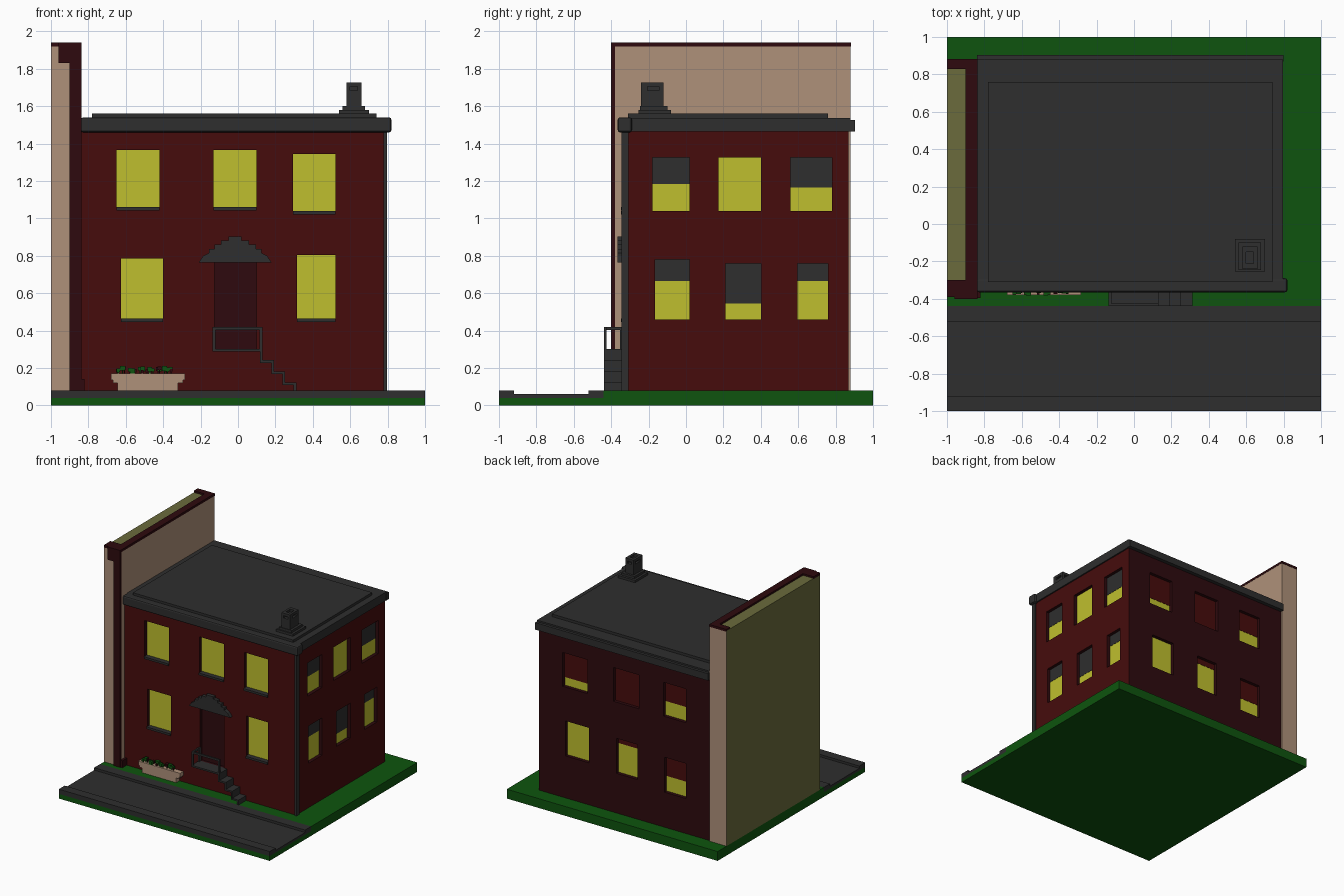
import bpy, bmesh, random
from mathutils import Vector

cube = bpy.data.objects.get("Cube")
if cube:
    bpy.data.objects.remove(cube, do_unlink=True)
random.seed(4)


def material(name, r, g, b):
    lin = [(c / 255 / 12.92 if c < 11 else ((c / 255 + 0.055) / 1.055) ** 2.4) for c in (r, g, b)]
    m = bpy.data.materials.new(name)
    m.use_nodes = True
    m.diffuse_color = (*lin, 1)
    m.node_tree.nodes["Principled BSDF"].inputs["Base Color"].default_value = (*lin, 1)
    return m


GREEN = material("grass green", 14, 84, 14)
GREY = material("slate grey", 46, 46, 46)
BRICK = material("brick red", 70, 12, 12)
DARK = material("dark red", 46, 10, 14)
YELLOW = material("window yellow", 191, 191, 46)
TAN = material("tan plaster", 175, 145, 122)
OLIVE = material("olive panel", 107, 107, 60)


def finish(name, bm, *mats):
    bmesh.ops.recalc_face_normals(bm, faces=bm.faces)
    me = bpy.data.meshes.new(name)
    bm.to_mesh(me)
    bm.free()
    for m in mats:
        me.materials.append(m)
    ob = bpy.data.objects.new(name, me)
    bpy.context.collection.objects.link(ob)
    return ob


def add_box(bm, x0, x1, y0, y1, z0, z1):
    vs = bmesh.ops.create_cube(bm, size=1)["verts"]
    for v in vs:
        v.co = Vector((x0 + (v.co.x + .5) * (x1 - x0), y0 + (v.co.y + .5) * (y1 - y0),
                       z0 + (v.co.z + .5) * (z1 - z0)))


def boxes(name, mat, *extents):
    bm = bmesh.new()
    for e in extents:
        add_box(bm, *e)
    return finish(name, bm, mat)


def prism(name, mat, pts, y0, y1):
    """Extrude an (x, z) outline along y."""
    bm = bmesh.new()
    f = bm.faces.new([bm.verts.new((x, y0, z)) for x, z in pts])
    new = bmesh.ops.extrude_face_region(bm, geom=[f])["geom"]
    bmesh.ops.translate(bm, vec=(0, y1 - y0, 0), verts=[g for g in new if isinstance(g, bmesh.types.BMVert)])
    return finish(name, bm, mat)


def cut(ob, extents):
    """Cut a set of boxes out of an object and bake the result."""
    cutter = boxes("cutter", DARK, *extents)
    mod = ob.modifiers.new("openings", "BOOLEAN")
    mod.operation, mod.solver, mod.object = "DIFFERENCE", "EXACT", cutter
    dg = bpy.context.evaluated_depsgraph_get()
    me = bpy.data.meshes.new_from_object(ob.evaluated_get(dg))
    ob.modifiers.clear()
    ob.data = me
    bpy.data.objects.remove(cutter, do_unlink=True)


# Ground: lawn, road bed, kerbs
boxes("lawn", GREEN, (-1, 1, -.44, 1, 0, .08), (-1, 1, -1, -.44, 0, .04))
boxes("road", GREY, (-1, 1, -.92, -.52, .04, .06))
boxes("kerbs", GREY, (-1, 1, -1, -.92, .04, .08), (-1, 1, -.52, -.438, .04, .081))

# Windows: side, start, end, bottom, top, height where the blind ends
X1, Y0, Y1, DEPTH = .785, -.335, .87, .035
WINDOWS = [
    ("front", -.65, -.42, 1.05, 1.365, None), ("front", -.13, .10, 1.05, 1.365, None),
    ("front", .295, .52, 1.03, 1.345, None), ("front", -.625, -.40, .455, .785, None),
    ("front", .315, .52, .455, .805, None),
    ("side", -.18, .02, 1.04, 1.325, 1.185), ("side", .175, .40, 1.04, 1.325, None),
    ("side", .56, .78, 1.04, 1.325, 1.165), ("side", -.165, .02, .46, .78, .665),
    ("side", .21, .40, .46, .76, .545), ("side", .595, .76, .46, .76, .665),
    ("back", .325, .56, 1.03, 1.32, 1.10), ("back", -.165, .08, 1.03, 1.32, 1.03),
    ("back", -.61, -.395, 1.03, 1.32, 1.15), ("back", .31, .535, .44, .74, None),
    ("back", -.15, .05, .42, .72, .67), ("back", -.61, -.405, .38, .68, .51),
]


def on_wall(side, a, b, z0, z1, inner, outer):
    """Box on a wall, spanning offsets measured outward from its surface."""
    if side == "front":
        return (a, b, Y0 - outer, Y0 - inner, z0, z1)
    if side == "back":
        return (a, b, Y1 + inner, Y1 + outer, z0, z1)
    return (X1 + inner, X1 + outer, a, b, z0, z1)


# House body, with a darker back wall
body = boxes("house_walls", BRICK, (-.86, X1, Y0, Y1, .07, 1.47))
body.data.materials.append(DARK)
for p in body.data.polygons:
    if p.normal.y > .5:
        p.material_index = 1
DOOR = ("front", -.125, .10, .30, .77)
cut(body, [on_wall(*w[:5], -DEPTH, .05) for w in WINDOWS] + [on_wall(*DOOR, -DEPTH, .05)])

panes, blinds, back_blinds, sills = [], [], [], []
for side, a, b, z0, z1, split in WINDOWS:
    s = z1 if split is None else split
    if s > z0:
        panes.append(on_wall(side, a, b, z0, s, -DEPTH - .002, -DEPTH + .006))
    if s < z1:
        (back_blinds if side == "back" else blinds).append(
            on_wall(side, a, b, s, z1, -DEPTH - .002, -DEPTH + .008))
    if side == "front":
        sills.append(on_wall(side, a, b, z0 - .008, z0 + .01, -DEPTH, .012))
boxes("window_panes", YELLOW, *panes)
boxes("side_blinds", GREY, *blinds)
boxes("back_blinds", BRICK, *back_blinds)
boxes("front_sills", GREY, *sills)
boxes("door", DARK, on_wall(*DOOR, -DEPTH - .002, -DEPTH + .007))
boxes("corner_post", GREY, (.777, .797, -.345, -.308, .08, 1.47))

# Roof and cornice
front_cornice = boxes("front_cornice", GREY, (-.84, .82, -.365, -.29, 1.46, 1.54))
bev = front_cornice.modifiers.new("soft_edges", "BEVEL")
bev.width, bev.segments = .012, 2
boxes("roof_edge", GREY, (-.84, .797, -.30, .88, 1.465, 1.538))
boxes("back_gutter", GREY, (-.84, .80, .87, .903, 1.465, 1.525))
boxes("roof_deck", GREY, (-.78, .74, -.31, .76, 1.53, 1.56))

# Chimney with an open top
boxes("chimney_base", GREY, (.54, .70, -.255, -.08, 1.55, 1.58), (.56, .68, -.245, -.10, 1.58, 1.60))
chimney = boxes("chimney", GREY, (.58, .66, -.24, -.12, 1.59, 1.727))
cut(chimney, [(.60, .64, -.3, 0, 1.685, 1.705), (.5, .7, -.205, -.145, 1.685, 1.705),
              (.60, .64, -.21, -.15, 1.64, 1.8)])

# Tall party wall on the side, with an olive outer face
party = boxes("party_wall", TAN, (-1, -.84, -.385, .88, .07, 1.925))
party.data.materials.append(OLIVE)
for p in party.data.polygons:
    if p.normal.x < -.5 or p.normal.z > .5:
        p.material_index = 1
boxes("party_wall_coping", DARK, (-.90, -.838, -.39, .883, 1.92, 1.94),
      (-1, -.90, .83, .883, 1.92, 1.94), (-1, -.90, -.39, -.30, 1.92, 1.94))
boxes("pilaster", DARK, (-.90, -.838, -.40, -.38, .08, 1.94), (-.96, -.838, -.40, -.38, 1.83, 1.94),
      (-.90, -.82, -.395, -.33, .08, .14))

# Stepped door canopy
half = [(.195, .765), (.17, .80), (.14, .815), (.14, .835), (.11, .835), (.11, .86),
        (.075, .86), (.075, .882), (.035, .882), (.035, .902)]
cx = -.015
prism("door_canopy", GREY, [(cx + x, z) for x, z in half] + [(cx - x, z) for x, z in reversed(half)],
      -.365, -.33)

# Landing, folded steps and railing
boxes("landing", GREY, (-.135, .13, -.438, -.33, .288, .302))
T = .014
steps = []
for i in range(4):
    x, z = .118 + .06 * i, .302 - .06 * i
    low = max(z - .06 - T, .08)
    steps.append((x, x + T, -.438, -.33, low, z))
    if i < 3:
        steps.append((x, x + .06 + T, -.438, -.33, z - .06 - T, z - .06))
boxes("front_steps", GREY, *steps)
boxes("railing", GREY, (-.135, -.121, -.438, -.424, .29, .42), (.116, .13, -.438, -.424, .29, .42),
      (-.135, .13, -.438, -.424, .404, .42), (-.135, -.121, -.438, -.33, .404, .42),
      (-.135, -.121, -.352, -.33, .29, .42))

# Planter with leaves and flowers
prism("planter", TAN, [(-.645, .08), (-.32, .08), (-.32, .12), (-.295, .12), (-.295, .135), (-.283, .135),
                       (-.283, .17), (-.68, .17), (-.68, .135), (-.668, .135), (-.668, .12), (-.645, .12)],
      -.38, -.33)
for name, mat, count, size in (("leaves", GREEN, 12, .010), ("flowers", DARK, 11, .008)):
    bm = bmesh.new()
    for i in range(count):
        x = -.645 + .31 * (i + random.random() * .8) / count
        y, z, r = random.uniform(-.372, -.345), random.uniform(.18, .2), size * random.uniform(.8, 1.4)
        add_box(bm, x - r, x + r, y - r, y + r, z - r, z + r)
        add_box(bm, x - .003, x + .003, y - .003, y + .003, .165, z)
    finish(name, bm, mat)
